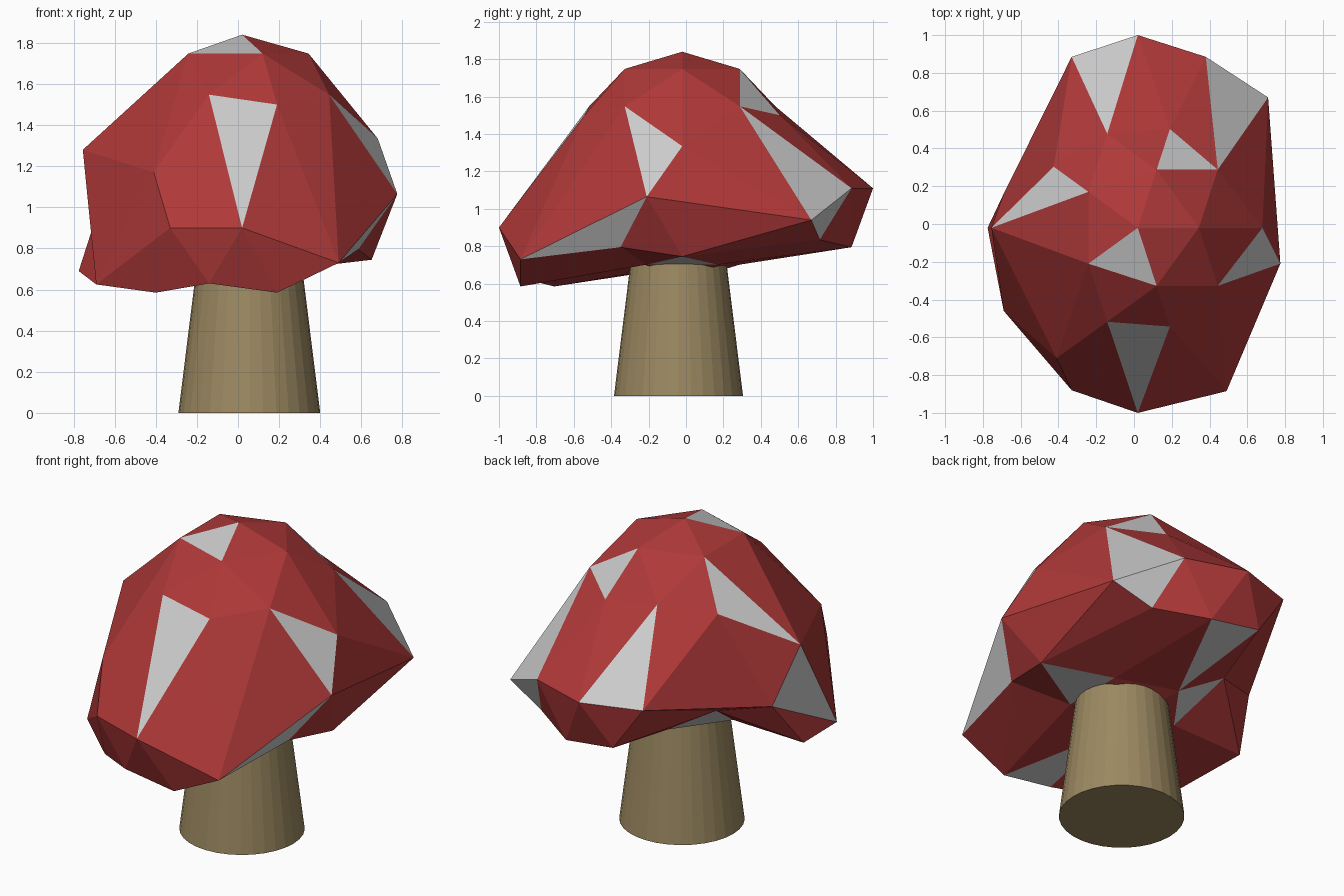
import bpy, bmesh
from math import cos, sin, radians
from mathutils import Vector

if "Cube" in bpy.data.objects:
    bpy.data.objects.remove(bpy.data.objects["Cube"])


def material(name, rgb):
    m = bpy.data.materials.new(name)
    m.diffuse_color = (*rgb, 1)
    m.use_nodes = True
    m.node_tree.nodes["Principled BSDF"].inputs["Base Color"].default_value = m.diffuse_color
    return m


def finish(bm, name, mats):
    me = bpy.data.meshes.new(name)
    bm.to_mesh(me)
    bm.free()
    for m in mats:
        me.materials.append(m)
    ob = bpy.data.objects.new(name, me)
    bpy.context.collection.objects.link(ob)
    return ob


red = material("cap_red", (0.43, 0.04, 0.04))
pale = material("spot_grey", (0.8, 0.8, 0.8))
tan = material("stem_tan", (0.33, 0.25, 0.12))

# Stem: tapered cylinder, its top hidden inside the cap
bm = bmesh.new()
bmesh.ops.create_cone(bm, cap_ends=True, segments=32, radius1=0.345, radius2=0.248, depth=0.78)
bmesh.ops.translate(bm, verts=bm.verts, vec=(0.055, -0.04, 0.39))
finish(bm, "stem", [tan])

# Cap: icosphere whose vertices are named by ring and angle
R, CENTRE = 0.615, Vector((0.02, -0.02, 1.225))
bm = bmesh.new()
bmesh.ops.create_icosphere(bm, subdivisions=2, radius=R)
RINGS = {"crown": (0.526, 0.851, 0, 72), "upper": (0.894, 0.447, 0, 72),
         "mid": (0.851, 0.526, 36, 72), "eq": (1, 0, 18, 36),
         "lower": (0.894, -0.447, 36, 72), "lmid": (0.851, -0.526, 0, 72),
         "base": (0.526, -0.851, 36, 72)}


def nearest(d):
    return min(bm.verts, key=lambda v: (v.co - d * R).length)


named = {"top": nearest(Vector((0, 0, 1)))}
for ring, (r, z, start, step) in RINGS.items():
    for a in range(start, 360, step):
        d = Vector((r * cos(radians(a)), r * sin(radians(a)), z))
        named[f"{ring}{a if a <= 180 else a - 360}"] = nearest(d)
bmesh.ops.translate(bm, verts=bm.verts, vec=CENTRE)

# Pull the rim out into its irregular shape
rim = {
    "upper0": (0.68, -0.02, 1.335), "upper-144": (-0.41, -0.71, 1.17),
    "mid180": (-0.755, -0.02, 1.28),
    "eq18": (0.71, 0.67, 0.94), "eq54": (0.38, 0.885, 1.11),
    "eq90": (0.02, 1.0, 1.11), "eq126": (-0.33, 0.885, 1.11),
    "eq162": (-0.69, 0.16, 0.955), "eq-162": (-0.69, -0.46, 0.625),
    "eq-126": (-0.33, -0.88, 0.90), "eq-90": (0.02, -1.0, 0.90),
    "eq-54": (0.49, -0.885, 0.73), "eq-18": (0.775, -0.21, 1.065),
    "lower36": (0.47, 0.715, 0.835), "lower108": (-0.14, 0.90, 0.84),
    "lower180": (-0.775, -0.02, 0.69), "lower-108": (-0.14, -0.88, 0.63),
    "lower-36": (0.585, -0.35, 0.795),
    "lmid0": (0.65, -0.02, 0.745), "lmid72": (0.185, 0.885, 0.795),
    "lmid-144": (-0.40, -0.705, 0.585), "lmid-72": (0.19, -0.885, 0.585),
}
for key, co in rim.items():
    named[key].co = co

# Pale spots: single faces of the cap
spots = [
    ("top", "crown-144", "crown-72"), ("crown72", "mid36", "upper72"),
    ("crown144", "upper144", "mid180"), ("mid-108", "upper-72", "eq-90"),
    ("mid-36", "upper0", "eq-18"), ("mid36", "eq18", "eq54"),
    ("mid108", "eq90", "eq126"), ("mid180", "eq162", "eq-162"),
    ("lower36", "eq18", "eq54"), ("lower-36", "eq-18", "eq-54"),
    ("lmid0", "base36", "base-36"), ("lmid72", "lower108", "base108"),
    ("lmid144", "base108", "base180"), ("lmid-72", "lower-108", "base-108"),
]
for corners in spots:
    face = bm.faces.get([named[k] for k in corners])
    if face:
        face.material_index = 1
bmesh.ops.recalc_face_normals(bm, faces=bm.faces)
finish(bm, "mushroom_cap", [red, pale])
